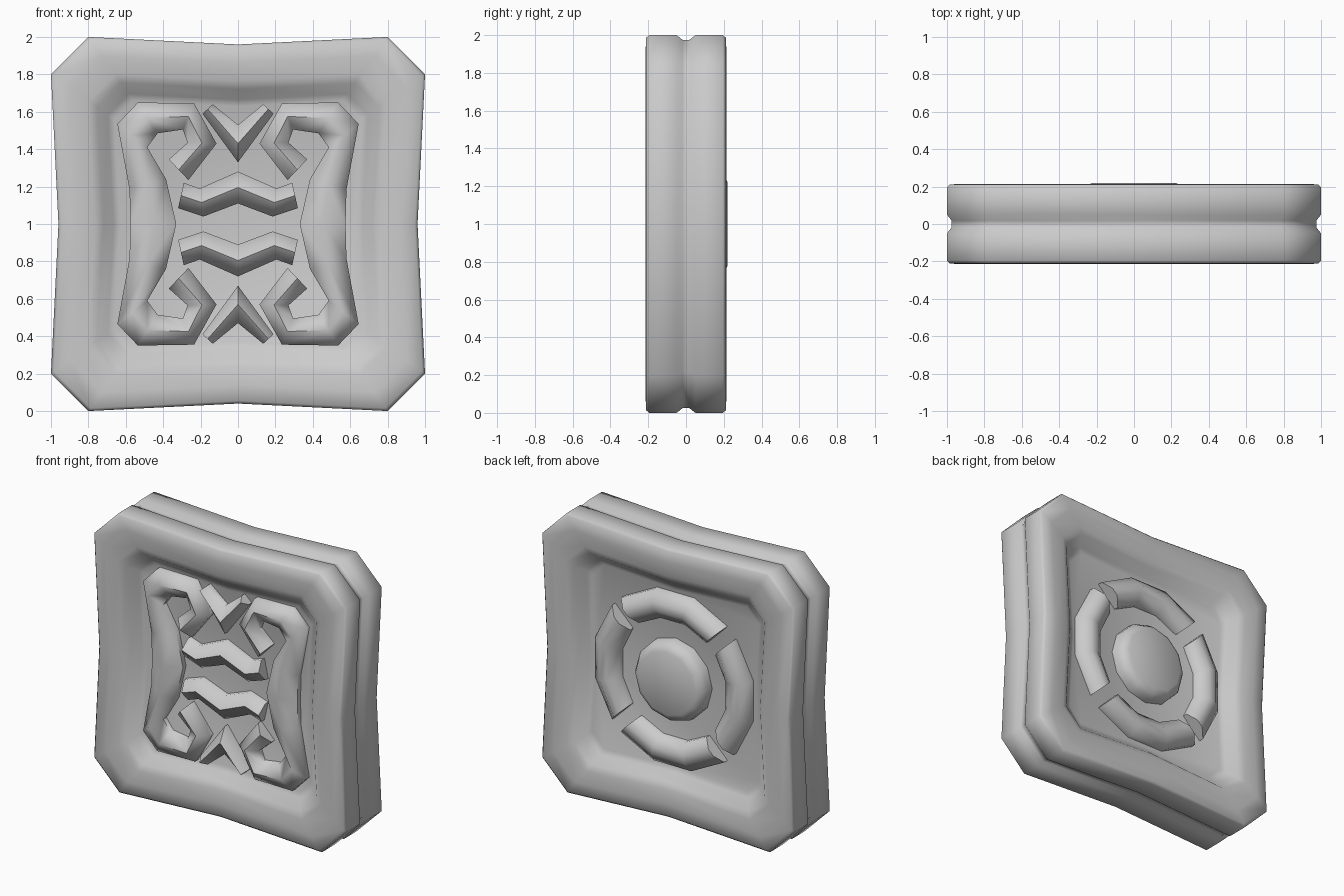
import bpy, bmesh, math
from mathutils import Vector

if "Cube" in bpy.data.objects:
    bpy.data.objects.remove(bpy.data.objects["Cube"])

FLOOR, RIDGE = 0.115, 0.203


def finish(name, bm, angle=50):
    bmesh.ops.remove_doubles(bm, verts=bm.verts, dist=1e-5)
    bmesh.ops.recalc_face_normals(bm, faces=bm.faces)
    me = bpy.data.meshes.new(name)
    bm.to_mesh(me)
    bm.free()
    ob = bpy.data.objects.new(name, me)
    bpy.context.collection.objects.link(ob)
    bpy.ops.object.select_all(action='DESELECT')
    ob.select_set(True)
    bpy.context.view_layer.objects.active = ob
    bpy.ops.object.shade_smooth_by_angle(angle=math.radians(angle))
    return ob


def loft(bm, rings, closed=True):
    """Bridge successive rings of points and cap both ends."""
    vs = [[bm.verts.new(p) for p in r] for r in rings]
    n = len(vs[0])
    for a, b in zip(vs, vs[1:]):
        for i in range(n):
            j = (i + 1) % n
            bm.faces.new((a[i], a[j], b[j], b[i]))
    bm.faces.new(vs[0])
    bm.faces.new(vs[-1])


def outline(h, c, inset, y):
    """Square with cut corners and sides pinched in at the middle."""
    side = [(h, -(h - c)), (h - inset, 0), (h, h - c)]
    pts = []
    for k in range(4):
        for a, b in side:
            for _ in range(k):
                a, b = -b, a
            pts.append((a, y, b + 1))
    return pts


def ridge_strip(bm, pairs, sign, base=FLOOR, ridge=RIDGE, shoulder=0.15, flat=0.0):
    """Raised band between paired edge points, with a ridged cross-section."""
    rings = []
    for o, i in pairs:
        o, i = Vector(o), Vector(i)
        prof = [(0, base - 0.02), (0, shoulder), (0.5 - flat, ridge)]
        if flat:
            prof.append((0.5 + flat, ridge))
        prof += [(1, shoulder), (1, base - 0.02)]
        ring = []
        for t, y in prof:
            p = o.lerp(i, t)
            ring.append((p.x, sign * y, p.y + 1))
        rings.append(ring)
    loft(bm, rings)


# Tablet body: recessed panel and rim on both faces, groove round the edge
half = [(0.66, 0.10, 0.03, FLOOR), (0.695, 0.11, 0.03, 0.13),
        (0.755, 0.13, 0.035, 0.19), (0.80, 0.145, 0.035, 0.21),
        (0.90, 0.17, 0.038, 0.214), (0.985, 0.197, 0.04, 0.212),
        (1.0, 0.20, 0.04, 0.195), (1.0, 0.20, 0.04, 0.05),
        (0.975, 0.192, 0.04, 0.018)]
bm = bmesh.new()
loft(bm, [outline(h, c, i, -y) for h, c, i, y in half] +
     [outline(h, c, i, y) for h, c, i, y in reversed(half)])
finish("tablet_body", bm, 60)

# Front side scrolls (right upper half, mirrored down and across)
scroll = [((.575, 0), (.33, 0)), ((.58, .185), (.385, .24)),
          ((.645, .535), (.485, .41)), ((.535, .65), (.43, .485)),
          ((.235, .645), (.295, .505)), ((.115, .43), (.27, .435)),
          ((.265, .235), (.37, .345))]


def flip(pairs, sx=1, sz=1):
    return [tuple((x * sx, z * sz) for x, z in p) for p in pairs]


for sx, side in ((1, "right"), (-1, "left")):
    full = flip(scroll[:0:-1], sx, -1) + flip(scroll, sx, 1)
    bm = bmesh.new()
    ridge_strip(bm, full, -1)
    finish("scroll_" + side, bm, 60)

# Front chevron bars and end V shapes
bar = [((.29, .22), (.32, .085)), ((.205, .19), (.185, .04)), ((0, .28), (0, .11))]
vee = [((.135, .64), (.19, .59)), ((0, .53), (0, .33))]
for sz, pos in ((1, "upper"), (-1, "lower")):
    for nm, shape in (("chevron_bar", bar), ("vee", vee)):
        full = flip(shape, 1, sz) + flip(shape[-2::-1], -1, sz)
        bm = bmesh.new()
        ridge_strip(bm, full, -1)
        finish(nm + "_" + pos, bm, 60)

# Back ring made of four arc segments
for k in range(4):
    pairs = []
    for t in (-1, -1 / 3, 1 / 3, 1):
        pair = []
        for r, spread in ((0.63, 40.5), (0.43, 38.5)):
            a = math.radians(90 * k + t * spread)
            pair.append((r * math.cos(a), r * math.sin(a)))
        pairs.append(pair)
    bm = bmesh.new()
    ridge_strip(bm, pairs, 1, flat=0.14)
    finish("ring_segment_%d" % (k + 1), bm, 60)

# Back centre boss
bm = bmesh.new()
loft(bm, [[(r * math.cos(i * math.pi / 6), y, 1 + r * math.sin(i * math.pi / 6))
           for i in range(12)]
          for r, y in ((0.29, 0.095), (0.285, 0.165), (0.26, 0.20), (0.225, 0.219))])
finish("centre_boss", bm, 60)
